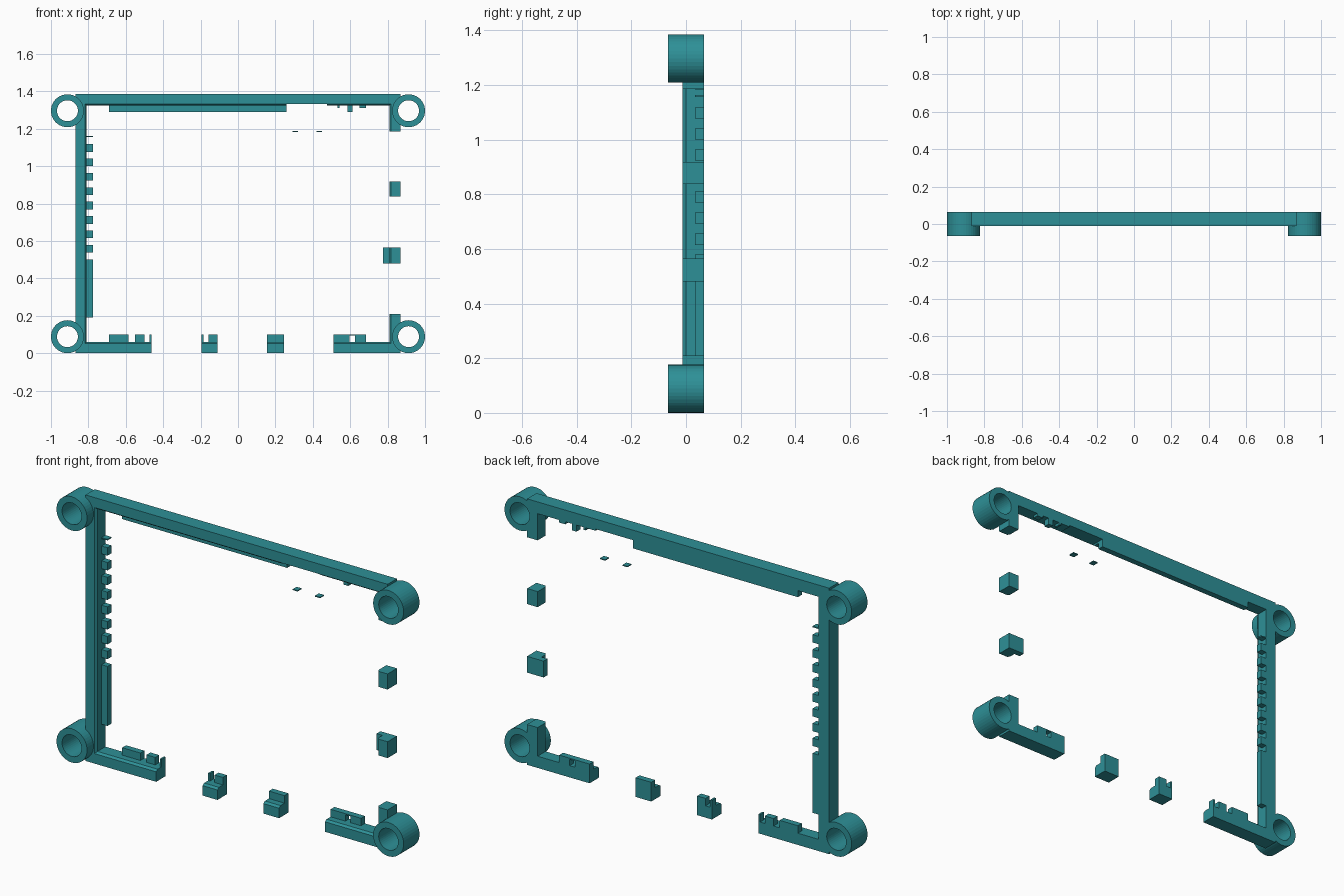
import bpy, bmesh, math
from mathutils import Matrix, Vector

if "Cube" in bpy.data.objects:
    bpy.data.objects.remove(bpy.data.objects["Cube"], do_unlink=True)

W, H = 0.87, 1.385          # half width and height of the frame
BACK, FRONT = 0.065, -0.012
RING_X, RING_R, HOLE_R = 0.912, 0.088, 0.056

teal = bpy.data.materials.new("teal_plastic")
teal.use_nodes = True
colour = (0.027, 0.28, 0.31, 1)
teal.diffuse_color = colour
teal.node_tree.nodes["Principled BSDF"].inputs["Base Color"].default_value = colour


def finish(name, bm):
    bmesh.ops.recalc_face_normals(bm, faces=bm.faces)
    mesh = bpy.data.meshes.new(name)
    bm.to_mesh(mesh)
    bm.free()
    mesh.materials.append(teal)
    obj = bpy.data.objects.new(name, mesh)
    bpy.context.collection.objects.link(obj)
    return obj


# Maps (depth in from the outer edge, y, position along the side) to space
PLACE = {
    "left": lambda d, y, t: Vector((d - W, y, t)),
    "right": lambda d, y, t: Vector((W - d, y, t)),
    "bottom": lambda d, y, t: Vector((t, y, d)),
    "top": lambda d, y, t: Vector((t, y, H - d)),
}
RAIL = [(0, FRONT), (0.052, FRONT), (0.061, 0), (0.061, BACK), (0, BACK)]
THIN = [(0, FRONT), (0.052, FRONT), (0.052, BACK), (0, BACK)]


def tab_profile(d0, d1):
    return [(d0, 0.033), (d1, 0.033), (d1, BACK), (d0, BACK)]


def extrude(name, side, profile, spans):
    """Extrude one cross-section over each span along a side."""
    bm = bmesh.new()
    for a, b in spans:
        ends = [[bm.verts.new(PLACE[side](d, y, t)) for d, y in profile] for t in (a, b)]
        for loop in ends:
            bm.faces.new(loop)
        n = len(profile)
        for i in range(n):
            j = (i + 1) % n
            bm.faces.new((ends[0][i], ends[0][j], ends[1][j], ends[1][i]))
    return finish(name, bm)


# Rails around the frame
rails = [
    extrude("left_rail", "left", RAIL, [(0, H)]),
    extrude("top_rail_left", "top", RAIL, [(-W, 0.26)]),
    extrude("top_rail_middle", "top", THIN, [(0.26, 0.475)]),
    extrude("top_rail_right", "top", RAIL, [(0.475, W)]),
    extrude("bottom_rail_left", "bottom", RAIL, [(-W, -0.463)]),
    extrude("bottom_blocks", "bottom", RAIL, [(-0.195, -0.11), (0.155, 0.245)]),
    extrude("bottom_rail_right", "bottom", RAIL, [(0.51, W)]),
    extrude("right_corner_posts", "right", RAIL, [(0, 0.21), (1.185, H)]),
]
extrude("right_blocks", "right", RAIL, [(0.48, 0.565), (0.837, 0.918)])

# Board support tabs along the back of each side
deep = tab_profile(0.05, 0.095)
teeth = [(1.077 - 0.077 * i, 1.118 - 0.077 * i) for i in range(8)]
extrude("left_teeth", "left", deep, teeth + [(0.19, 0.50), (1.156, 1.162)])
extrude("right_tab", "right", deep, [(0.48, 0.565)])
extrude("top_ledge", "top", deep, [(-0.69, 0.26), (0.585, 0.612)])
extrude("top_small_tabs", "top", tab_profile(0.05, 0.074), [(0.532, 0.544), (0.65, 0.685)])
extrude("bottom_tabs", "bottom", tab_profile(0.05, 0.1), [
    (-0.69, -0.585), (-0.55, -0.5), (-0.473, -0.463),
    (-0.195, -0.185), (-0.158, -0.11), (0.155, 0.245),
    (0.51, 0.595), (0.625, 0.685)])
extrude("bottom_tab_bridge", "bottom", tab_profile(0.094, 0.1), [(0.595, 0.625)])
extrude("floating_chips", "top", tab_profile(0.197, 0.202), [(0.292, 0.32), (0.42, 0.45)])

# Corner positions and hole cutter
corners = [(sx * RING_X, z) for sx in (-1, 1) for z in (0.0885, H - 0.0885)]
SIDES = 40
bm = bmesh.new()
for x, z in corners:
    bmesh.ops.create_cone(
        bm, cap_ends=True, segments=SIDES, radius1=HOLE_R, radius2=HOLE_R, depth=0.3,
        matrix=Matrix.Translation((x, 0, z)) @ Matrix.Rotation(math.pi / 2, 4, "X"))
cutter = finish("hole_cutter", bm)
cutter.hide_render = True

for rail in rails:
    mod = rail.modifiers.new("screw_holes", "BOOLEAN")
    mod.operation = "DIFFERENCE"
    mod.solver = "EXACT"
    mod.object = cutter
    bpy.context.view_layer.objects.active = rail
    bpy.ops.object.modifier_apply(modifier=mod.name)
bpy.data.objects.remove(cutter, do_unlink=True)

# Hollow corner rings
RING_PROFILE = [(HOLE_R, -BACK), (RING_R, -BACK), (RING_R, BACK), (HOLE_R, BACK)]
for i, (x, z) in enumerate(corners):
    bm = bmesh.new()
    loops = []
    for s in range(SIDES):
        a = 2 * math.pi * s / SIDES
        loops.append([bm.verts.new((x + r * math.cos(a), y, z + r * math.sin(a)))
                      for r, y in RING_PROFILE])
    for s in range(SIDES):
        p, q = loops[s], loops[(s + 1) % SIDES]
        for k in range(4):
            m = (k + 1) % 4
            bm.faces.new((p[k], p[m], q[m], q[k]))
    finish(("right_lower", "right_upper", "left_lower", "left_upper")[i] + "_corner_ring", bm)
